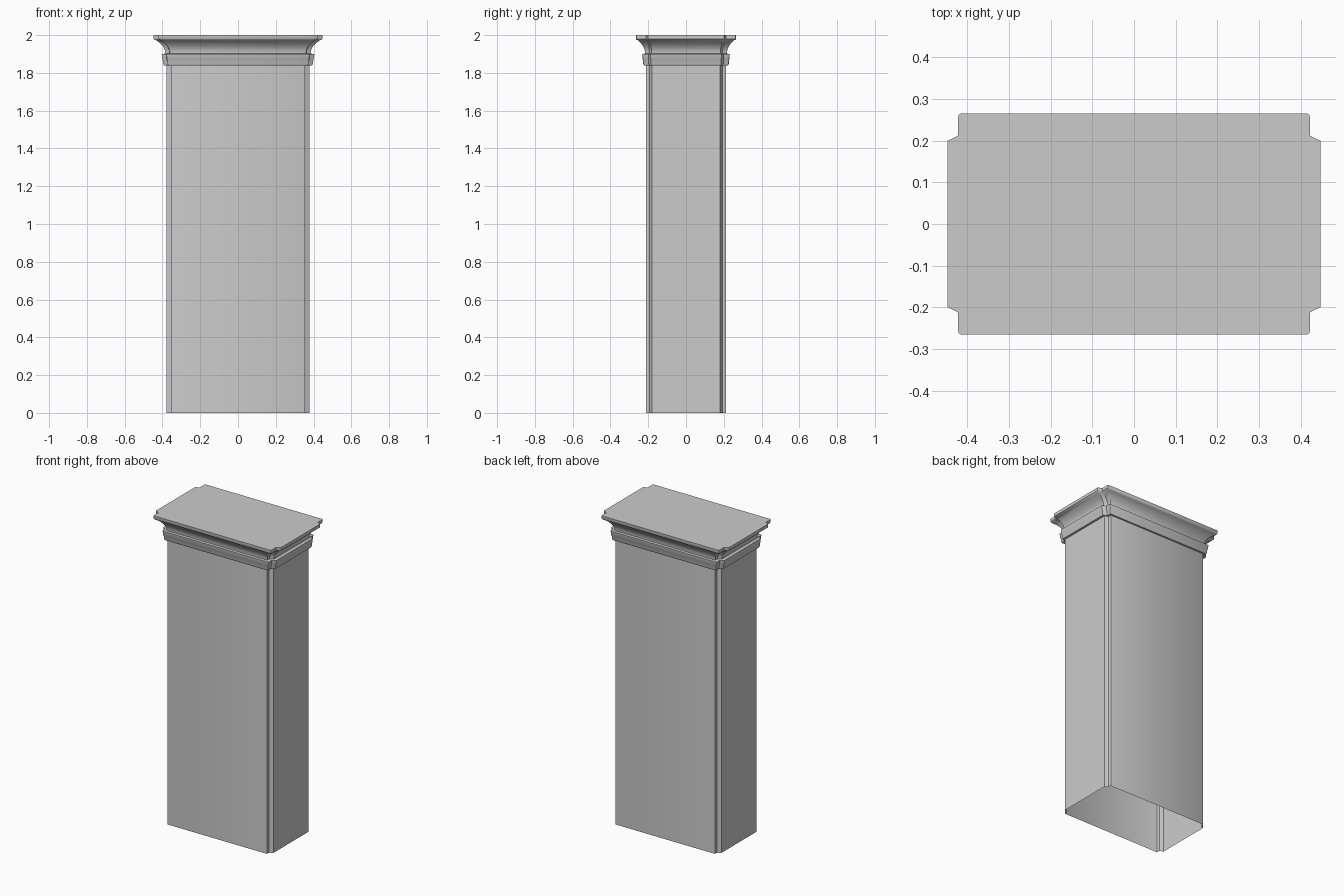
import bpy, bmesh

cube = bpy.data.objects.get("Cube")
if cube:
    bpy.data.objects.remove(cube)

stone = bpy.data.materials.new("pale_grey")
stone.use_nodes = True
GREY = (0.6, 0.6, 0.6, 1)
stone.diffuse_color = GREY
stone.node_tree.nodes["Principled BSDF"].inputs["Base Color"].default_value = GREY


def outline(t):
    """Rectangular plan with notched corners; t runs from shaft (0) to top lip (1)."""
    x, y = 0.379 + 0.068 * t, 0.2125 + 0.0525 * t      # outer faces
    nx, ny = 0.356 + 0.066 * t, 0.18 + 0.02 * t        # notch edges
    r = 0.004 + 0.004 * t                             # eased corner
    quarter = [(x, ny), (x - r, ny + 0.4 * r), (nx, ny + 0.012),
               (nx, y - r), (nx - 0.3 * r, y - 0.3 * r), (nx - r, y)]
    half = quarter + [(-a, b) for a, b in reversed(quarter)]
    return half + [(-a, -b) for a, b in half]


def sweep(name, profile, cap=False):
    """Loft the notched plan through (height, spread) steps."""
    bm = bmesh.new()
    rings = [[bm.verts.new((x, y, z)) for x, y in outline(t)] for z, t in profile]
    for low, high in zip(rings, rings[1:]):
        n = len(low)
        for i in range(n):
            j = (i + 1) % n
            bm.faces.new((low[i], low[j], high[j], high[i]))
    if cap:
        bm.faces.new(rings[-1])
    mesh = bpy.data.meshes.new(name)
    bm.to_mesh(mesh)
    bm.free()
    mesh.materials.append(stone)
    ob = bpy.data.objects.new(name, mesh)
    bpy.context.collection.objects.link(ob)
    bpy.ops.object.select_all(action='DESELECT')
    ob.select_set(True)
    bpy.context.view_layer.objects.active = ob
    bpy.ops.object.shade_smooth_by_angle(angle=0.6)


# Hollow shaft, open at the foot
sweep("shaft", [(0, 0), (1.84, 0)])

# Lower moulding band
sweep("neck_band", [(1.84, 0), (1.84, 0.2), (1.85, 0.28), (1.865, 0.28),
                    (1.868, 0.31), (1.9, 0.37), (1.902, 0.08)])

# Concave crown flaring out to the flat lip
cove = [(1.902 + 0.07 * s, 0.08 + 0.7 * s ** 2.2) for s in (0, 0.2, 0.4, 0.6, 0.8, 1)]
sweep("crown", cove + [(1.976, 0.95), (1.98, 1), (2, 1)], cap=True)
